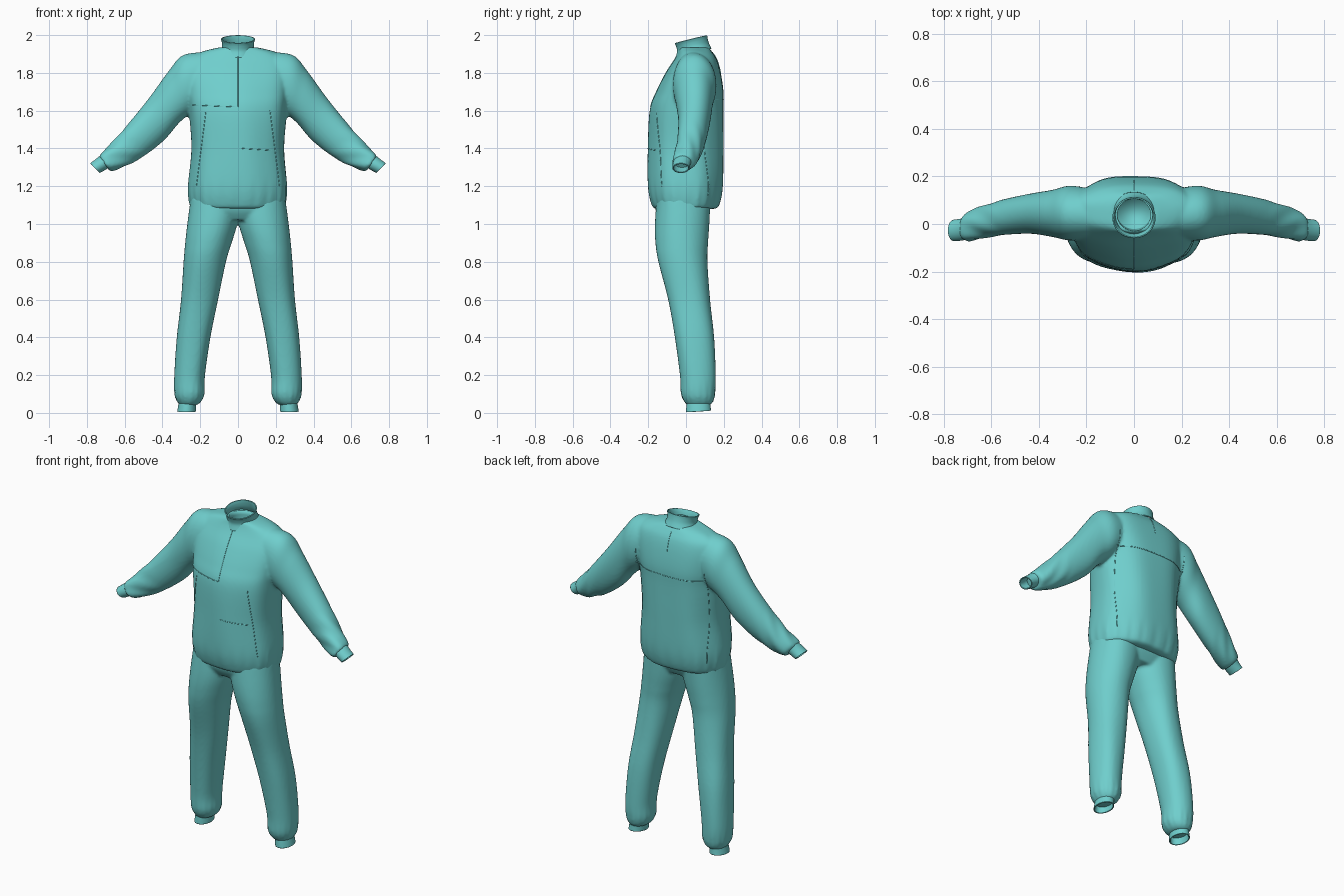
import bpy, bmesh, math
from mathutils import Vector
from mathutils.bvhtree import BVHTree

old = bpy.data.objects.get("Cube")
if old:
    bpy.data.objects.remove(old)

fabric = bpy.data.materials.new("teal fabric")
fabric.use_nodes = True
TEAL = (0.16, 0.62, 0.61, 1)
fabric.diffuse_color = TEAL
fabric.node_tree.nodes["Principled BSDF"].inputs["Base Color"].default_value = TEAL


def spline(rings, steps=6):
    """Smoothly interpolate a list of ring tuples."""
    out = []
    for i in range(len(rings) - 1):
        p = [rings[max(0, min(len(rings) - 1, i + k))] for k in (-1, 0, 1, 2)]
        for s in range(steps):
            t = s / steps
            out.append([b + 0.5 * t * (c - a + t * (2*a - 5*b + 4*c - d + t * (3*(b - c) + d - a)))
                        for a, b, c, d in zip(*p)])
    return out + [list(rings[-1])]


def loft(bm, rings, power=2.2, slope=0, fold=None, cap=True, mirror=1, n=64):
    """Skin rings given as (ax, az, bx, bz, y_front, y_back)."""
    loops = []
    for ax, az, bx, bz, yf, yb in spline(rings):
        loop = []
        for k in range(n):
            a = math.tau * k / n
            c, s = (math.copysign(abs(f) ** (2 / power), f) for f in (math.cos(a), math.sin(a)))
            r = 1 + (fold(a, (az + bz) / 2) if fold else 0)
            u, v = 0.5 + 0.5 * c * r, 0.5 + 0.5 * s * r
            y = yf + (yb - yf) * v
            z = az + (bz - az) * u + slope * (y - (yf + yb) / 2)
            loop.append(bm.verts.new((mirror * (ax + (bx - ax) * u), y, z)))
        loops.append(loop)
    faces = []
    for lo, hi in zip(loops, loops[1:]):
        for k in range(n):
            j = (k + 1) % n
            faces.append(bm.faces.new((lo[k], lo[j], hi[j], hi[k])))
    if cap:
        faces += [bm.faces.new(loops[0]), bm.faces.new(loops[-1])]
    bmesh.ops.recalc_face_normals(bm, faces=faces)


def finish(bm, name):
    me = bpy.data.meshes.new(name)
    bm.to_mesh(me)
    bm.free()
    ob = bpy.data.objects.new(name, me)
    bpy.context.collection.objects.link(ob)
    me.materials.append(fabric)
    for p in me.polygons:
        p.use_smooth = True
    return ob


def blend(ob, repeat):
    """Fuse overlapping volumes into one soft cloth surface."""
    m = ob.modifiers.new("Fuse", 'REMESH')
    m.mode, m.voxel_size, m.use_smooth_shade = 'VOXEL', 0.009, True
    m = ob.modifiers.new("Soften", 'SMOOTH')
    m.factor, m.iterations = 0.5, repeat


def tube(name, rings, mirror=1, slope=0, power=2):
    """Open knitted band with a little thickness."""
    bm = bmesh.new()
    loft(bm, rings, power, slope, None, False, mirror)
    ob = finish(bm, name)
    m = ob.modifiers.new("Thickness", 'SOLIDIFY')
    m.thickness, m.offset = 0.006, -1
    return ob


def level(z, w, yf, yb):
    return (-w, z, w, z, yf, yb)


def leg_level(z, inner, outer, yf, yb):
    return (inner, z, outer, z, yf, yb)


# Cloth folds
def jacket_folds(a, z):
    gather = max(0, 1 - abs(z - 1.12) / 0.12)
    return 0.012 * gather * math.cos(22 * a) + 0.012 * math.cos(7 * a + 3 * z)


def sleeve_folds(a, z):
    gather = max(0, 1 - abs(z - 1.36) / 0.10)
    return 0.05 * gather * math.sin(5 * a + 70 * z) + 0.015 * math.sin(3 * a + 12 * z)


def leg_folds(a, z):
    gather = max(0, 1 - abs(z - 0.07) / 0.10)
    return 0.035 * gather * math.cos(15 * a) + 0.012 * math.cos(4 * a + 7 * z)


# Jacket body and sleeves
bm = bmesh.new()
loft(bm, [level(1.08, 0.235, -0.16, 0.15), level(1.10, 0.252, -0.18, 0.175),
          level(1.2, 0.262, -0.20, 0.195), level(1.4, 0.245, -0.20, 0.20),
          level(1.6, 0.26, -0.19, 0.20), level(1.7, 0.275, -0.155, 0.20),
          level(1.8, 0.285, -0.105, 0.185), level(1.87, 0.265, -0.06, 0.165),
          level(1.91, 0.20, -0.04, 0.14), level(1.935, 0.10, -0.035, 0.12)],
     2.3, 0, jacket_folds)
for side in (1, -1):
    loft(bm, [(0.14, 1.66, 0.16, 1.91, -0.06, 0.14), (0.24, 1.59, 0.29, 1.892, -0.07, 0.16),
              (0.31, 1.535, 0.365, 1.81, -0.055, 0.145), (0.39, 1.445, 0.465, 1.675, -0.04, 0.13),
              (0.50, 1.36, 0.575, 1.54, -0.045, 0.105), (0.60, 1.305, 0.665, 1.435, -0.06, 0.075),
              (0.67, 1.28, 0.725, 1.375, -0.075, 0.05), (0.69, 1.295, 0.735, 1.355, -0.065, 0.03)],
         2.1, 0, sleeve_folds, True, side)
jacket = finish(bm, "jacket")
blend(jacket, 4)

# Neck opening
bm = bmesh.new()
loft(bm, [level(1.72, 0.07, -0.02, 0.105), level(2.1, 0.07, -0.035, 0.105)], 2)
cutter = finish(bm, "neck_cutter")
cutter.hide_render = True
cutter.hide_viewport = True
cut = jacket.modifiers.new("Neck hole", 'BOOLEAN')
cut.operation, cut.object, cut.solver = 'DIFFERENCE', cutter, 'EXACT'

# Stand collar
tube("collar", [level(1.905, 0.10, -0.055, 0.135), level(1.935, 0.085, -0.047, 0.122),
                level(1.96, 0.085, -0.052, 0.115), level(1.978, 0.091, -0.06, 0.112)], 1, 0.25)

# Trousers
bm = bmesh.new()
loft(bm, [level(1.02, 0.20, -0.13, 0.095), level(1.08, 0.25, -0.163, 0.125),
          level(1.16, 0.24, -0.16, 0.14)], 2.4)
for side in (1, -1):
    loft(bm, [leg_level(1.14, -0.02, 0.25, -0.155, 0.13), leg_level(1.0, 0.005, 0.267, -0.163, 0.122),
              leg_level(0.9, 0.035, 0.278, -0.16, 0.115), leg_level(0.8, 0.065, 0.287, -0.145, 0.112),
              leg_level(0.6, 0.105, 0.302, -0.095, 0.128), leg_level(0.4, 0.145, 0.325, -0.06, 0.15),
              leg_level(0.2, 0.175, 0.337, -0.032, 0.157), leg_level(0.1, 0.178, 0.335, -0.025, 0.153),
              leg_level(0.055, 0.20, 0.318, -0.005, 0.14), leg_level(0.04, 0.225, 0.305, 0.012, 0.12)],
         2.2, 0, leg_folds, True, side)
trousers = finish(bm, "trousers")
blend(trousers, 3)

# Wrist and ankle bands
for side, label in ((1, "left"), (-1, "right")):
    tube(label + "_wrist_band", [(0.675, 1.305, 0.73, 1.362, -0.065, 0.03),
                                 (0.70, 1.288, 0.755, 1.342, -0.07, 0.022),
                                 (0.732, 1.27, 0.782, 1.322, -0.072, 0.018)], side)
    tube(label + "_ankle_band", [leg_level(0.07, 0.222, 0.31, 0.005, 0.13),
                                 leg_level(0.04, 0.222, 0.316, 0.002, 0.13),
                                 leg_level(0.008, 0.222, 0.322, 0.0, 0.132)], side, 0.06)

# Seams laid on the jacket surface
bpy.context.view_layer.update()
skin = BVHTree.FromObject(jacket, bpy.context.evaluated_depsgraph_get())


def seam(name, start, end, face):
    curve = bpy.data.curves.new(name, 'CURVE')
    curve.dimensions, curve.bevel_depth, curve.bevel_resolution = '3D', 0.0022, 1
    pts = []
    for i in range(25):
        x, z = Vector(start).lerp(Vector(end), i / 24)
        hit = skin.ray_cast(Vector((x, face, z)), Vector((0, -face, 0)))[0]
        if hit:
            pts.append(hit)
    line = curve.splines.new('POLY')
    line.points.add(len(pts) - 1)
    for p, co in zip(line.points, pts):
        p.co = (*co, 1)
    curve.materials.append(fabric)
    bpy.context.collection.objects.link(bpy.data.objects.new(name, curve))


seam("zip", (0, 1.90), (0, 1.62), -1)
seam("chest_seam", (-0.24, 1.63), (0, 1.62), -1)
seam("pocket_welt", (0.02, 1.40), (0.18, 1.39), -1)
seam("back_yoke_seam", (-0.24, 1.66), (0.24, 1.66), 1)
seam("back_neck_seam", (0, 1.91), (0, 1.80), 1)
for s, label in ((1, "left"), (-1, "right")):
    seam(label + "_front_side_seam", (s * 0.17, 1.6), (s * 0.22, 1.2), -1)
    seam(label + "_back_side_seam", (s * 0.23, 1.75), (s * 0.22, 1.15), 1)
